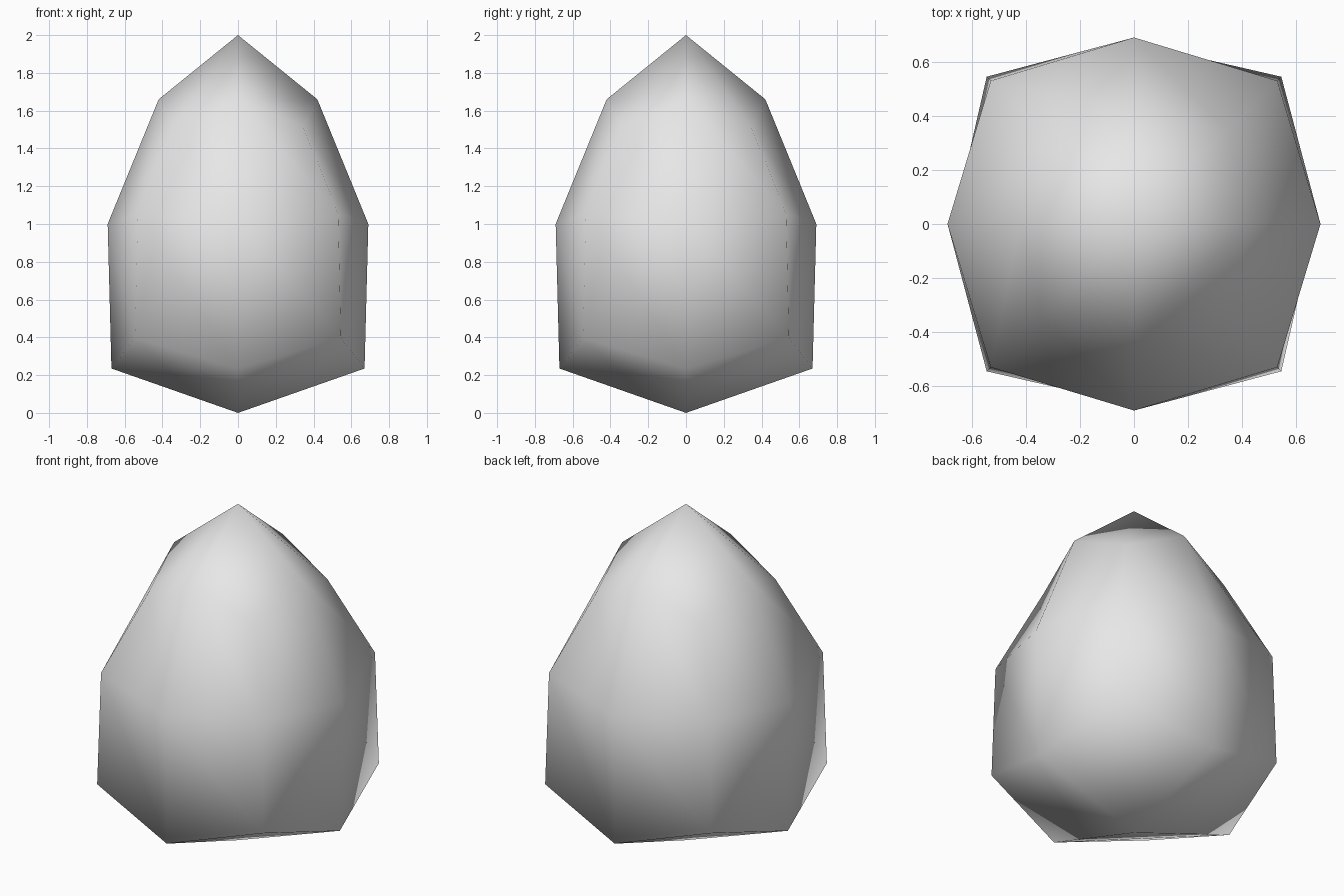
import bpy
import bmesh
from mathutils import Vector

cube = bpy.data.objects.get("Cube")
if cube:
    bpy.data.objects.remove(cube, do_unlink=True)

# One plain grey material
grey = bpy.data.materials.new("plain_grey")
grey.use_nodes = True
colour = (0.8, 0.8, 0.8, 1)
grey.diffuse_color = colour
grey.node_tree.nodes["Principled BSDF"].inputs["Base Color"].default_value = colour

# Each level: (height, offset) for the axis, the side middles and the corners
LEVELS = {
    1: [(2.0, 0), (1.66, 0.42), (1.515, 0.345)],
    0: [None, (1.0, 0.69), (1.055, 0.53)],
    -1: [(0.0, 0), (0.235, 0.67), (0.395, 0.545)],
}

# Cube cut once along every axis, then pulled into a tapered egg
bm = bmesh.new()
bmesh.ops.create_cube(bm, size=2)
bmesh.ops.subdivide_edges(bm, edges=bm.edges[:], cuts=1, use_grid_fill=True)
for v in bm.verts:
    x, y, level = (round(c) for c in v.co)
    height, offset = LEVELS[level][abs(x) + abs(y)]
    v.co = Vector((x * offset, y * offset, height))
bmesh.ops.recalc_face_normals(bm, faces=bm.faces[:])
for f in bm.faces:
    f.smooth = True

mesh = bpy.data.meshes.new("egg_stone")
bm.to_mesh(mesh)
bm.free()
mesh.materials.append(grey)
egg = bpy.data.objects.new("egg_stone", mesh)
bpy.context.collection.objects.link(egg)
